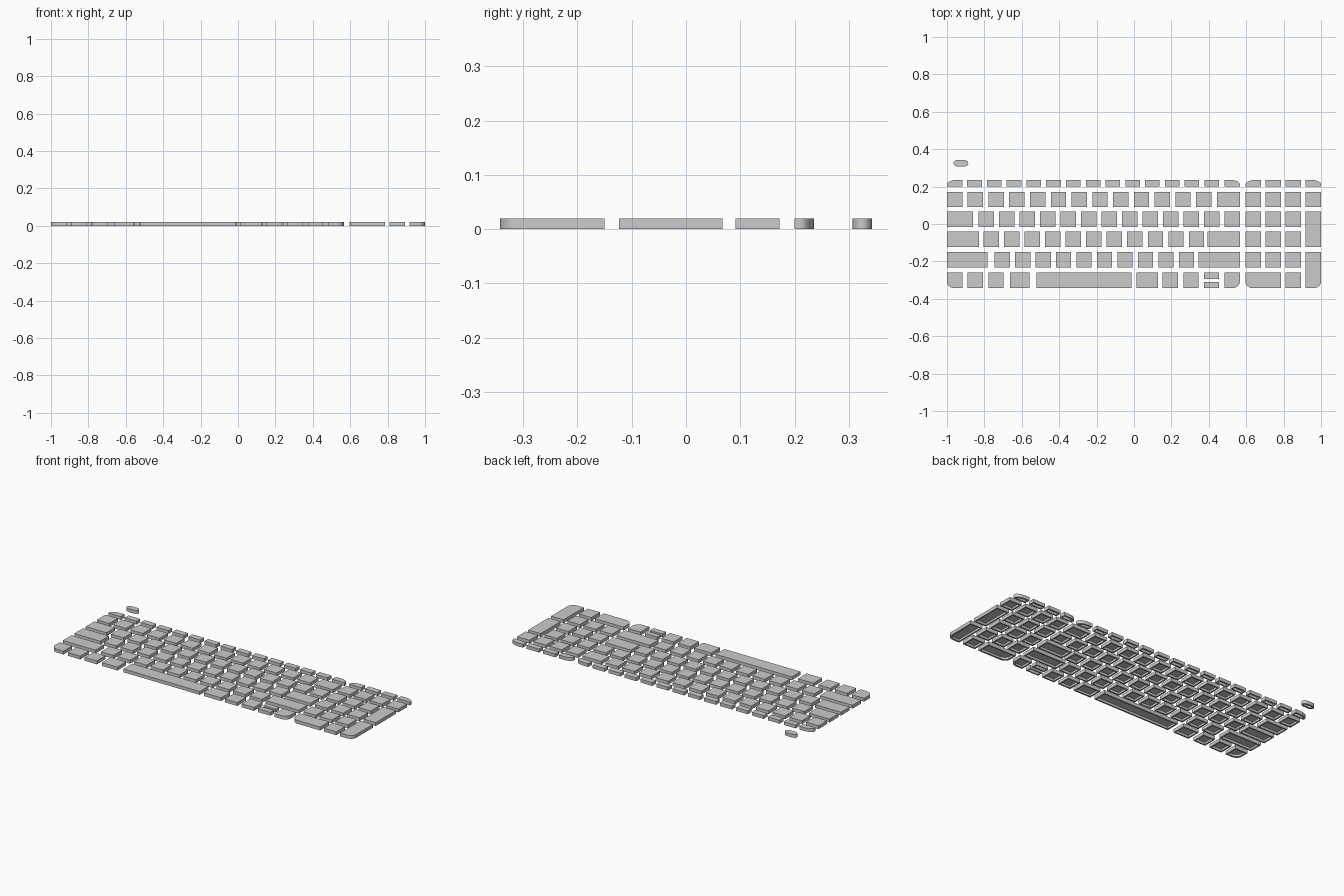
import bpy, bmesh, math

if "Cube" in bpy.data.objects:
    bpy.data.objects.remove(bpy.data.objects["Cube"])

H = 0.02      # key height
RIM = 0.012   # width of the rim under each key
W = 0.082     # standard key width


def outline(x0, x1, y0, y1, rounded, rx, ry):
    """Counter-clockwise key outline; only the corners named in rounded are curved."""
    pts = []
    corners = [("bl", x0, y0, 1, 1, 180), ("br", x1, y0, -1, 1, 270),
               ("tr", x1, y1, -1, -1, 0), ("tl", x0, y1, 1, -1, 90)]
    for tag, x, y, sx, sy, start in corners:
        if tag in rounded:
            for i in range(9):
                a = math.radians(start + 90 * i / 8)
                pts.append((x + sx * rx + rx * math.cos(a), y + sy * ry + ry * math.sin(a)))
        else:
            pts.append((x, y))
    return pts


def key(name, x0, x1, y0, y1, rounded=(), rx=0.04, ry=0.035):
    """Key cap: flat top, straight sides, rim and open hollow underneath."""
    bm = bmesh.new()
    pts = outline(x0, x1, y0, y1, rounded, rx, ry)
    low = [bm.verts.new((x, y, 0)) for x, y in pts]
    top = [bm.verts.new((x, y, H)) for x, y in pts]
    bm.faces.new(top)
    n = len(pts)
    for i in range(n):
        j = (i + 1) % n
        bm.faces.new((low[i], low[j], top[j], top[i]))
    base = bm.faces.new(low[::-1])
    bm.normal_update()
    bmesh.ops.inset_individual(bm, faces=[base], thickness=min(RIM, (y1 - y0) * 0.3))
    bmesh.ops.delete(bm, geom=[base], context='FACES_ONLY')
    me = bpy.data.meshes.new(name)
    bm.to_mesh(me)
    bm.free()
    ob = bpy.data.objects.new(name, me)
    bpy.context.collection.objects.link(ob)
    ob.select_set(True)
    bpy.context.view_layer.objects.active = ob


def row(name, start, pitch, count, y, w=W):
    for i in range(count):
        key(f"{name}_{i + 1}", start + i * pitch, start + i * pitch + w, *y)


# row extents in y, front to back
R_SPACE, R_SHIFT, R_HOME, R_UPPER, R_NUM, R_FUNC = (
    (-0.343, -0.260), (-0.232, -0.150), (-0.123, -0.041),
    (-0.015, 0.067), (0.091, 0.172), (0.200, 0.236))
L, R = -1.0, 0.566   # main block sides

# power button
key("power_button", -0.965, -0.886, 0.307, 0.343, ("bl", "br", "tr", "tl"), 0.026, 0.0179)

# function row, curved outer corners
key("escape_key", L, L + W, *R_FUNC, ("tl",), 0.055, 0.025)
row("function_key", L + 0.108, 0.1057, 13, R_FUNC, 0.078)
key("eject_key", R - W, R, *R_FUNC, ("tr",), 0.055, 0.025)

# number row
row("number_key", L, 0.111, 13, R_NUM)
key("delete_key", 0.444, R, *R_NUM)

# upper letter row
key("tab_key", L, -0.862, *R_UPPER)
row("upper_letter_key", -0.831, 0.1096, 13, R_UPPER)

# home row
key("caps_key", L, -0.828, *R_HOME)
row("home_letter_key", -0.804, 0.1097, 11, R_HOME)
key("return_key", 0.394, R, *R_HOME)

# lower letter row
key("left_shift_key", L, -0.783, *R_SHIFT)
row("lower_letter_key", -0.746, 0.1095, 10, R_SHIFT)
key("right_shift_key", 0.346, R, *R_SHIFT)

# space bar row
key("corner_modifier_key", L, L + W, *R_SPACE, ("bl",))
for i, (a, b) in enumerate([(-0.889, -0.807), (-0.777, -0.697), (-0.663, -0.560),
                            (0.014, 0.128), (0.153, 0.235)]):
    key(f"modifier_key_{i + 1}", a, b, *R_SPACE)
key("space_bar", -0.520, -0.014, *R_SPACE)
key("left_arrow_key", 0.264, 0.346, *R_SPACE)
key("down_arrow_key", 0.373, 0.455, -0.343, -0.309)
key("up_arrow_key", 0.373, 0.455, -0.293, -0.260)
key("right_arrow_key", R - W, R, *R_SPACE, ("br",))

# number pad
COLS = [0.596, 0.703, 0.810, 0.918]
for c, x in enumerate(COLS):
    corner = {0: ("tl",), 3: ("tr",)}.get(c, ())
    key(f"pad_function_key_{c + 1}", x, x + W, *R_FUNC, corner, 0.055, 0.025)
    key(f"pad_top_key_{c + 1}", x, x + W, *R_NUM)
for c, x in enumerate(COLS[:3]):
    for r, y in enumerate((R_UPPER, R_HOME, R_SHIFT)):
        key(f"pad_digit_key_{r + 1}_{c + 1}", x, x + W, *y)
key("pad_zero_key", COLS[0], COLS[1] + W, *R_SPACE, ("bl",))
key("pad_decimal_key", COLS[2], COLS[2] + W, *R_SPACE)
key("pad_tall_key", COLS[3], 1.0, R_HOME[0], R_UPPER[1])
key("pad_enter_key", COLS[3], 1.0, R_SPACE[0], R_SHIFT[1], ("br",))

# smooth the curved corners, keep hard edges
bpy.ops.object.shade_smooth_by_angle()
